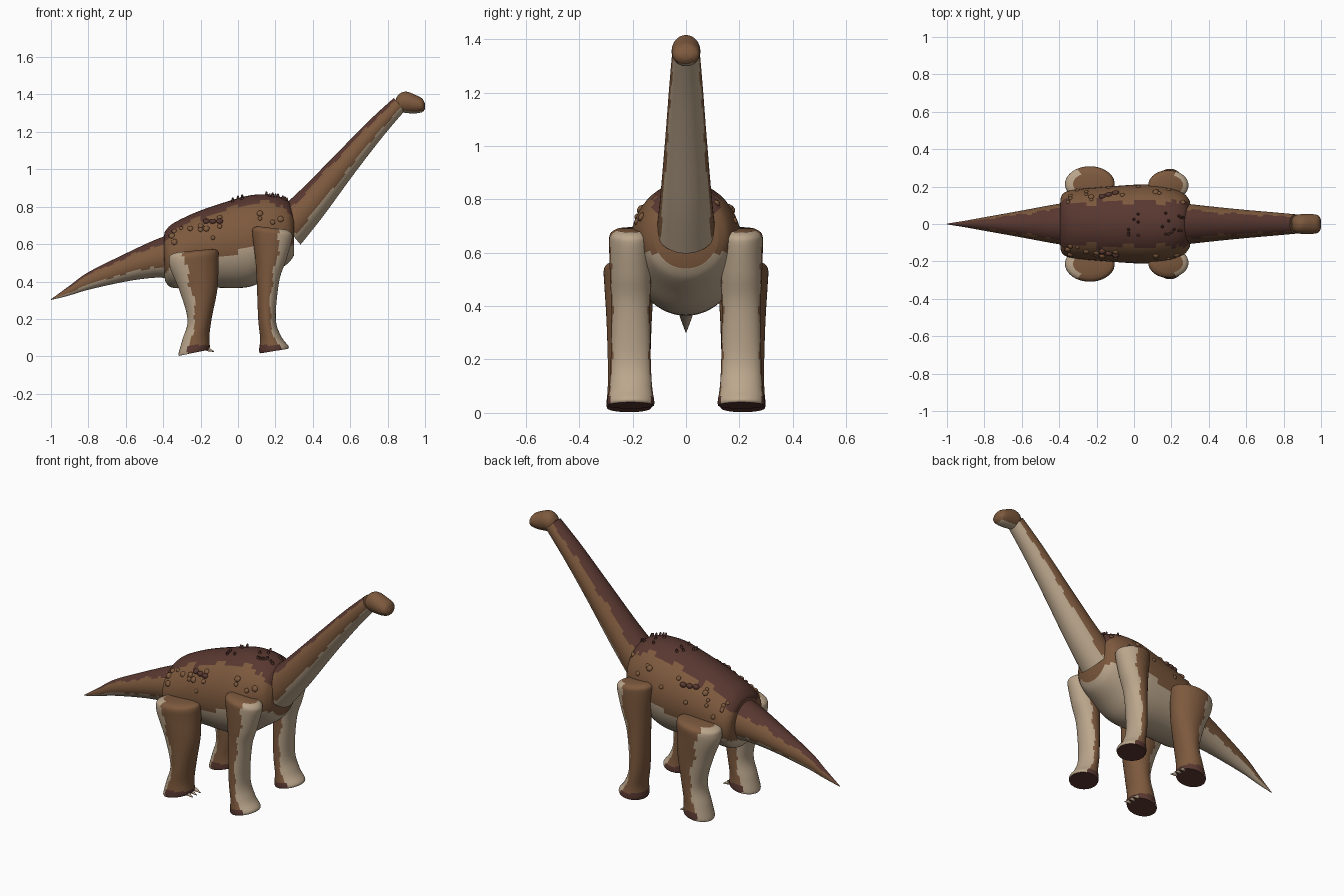
import bpy, bmesh, math, random
from mathutils import Vector, Matrix

if "Cube" in bpy.data.objects:
    bpy.data.objects.remove(bpy.data.objects["Cube"])
random.seed(4)


def material(name, rgb):
    m = bpy.data.materials.new(name)
    m.use_nodes = True
    m.diffuse_color = (*rgb, 1)
    m.node_tree.nodes["Principled BSDF"].inputs["Base Color"].default_value = (*rgb, 1)
    return m


BROWN, DARK, CREAM = 0, 1, 2
PALETTE = [material("hide_brown", (0.205, 0.1, 0.047)),
           material("back_maroon", (0.1, 0.039, 0.03)),
           material("belly_cream", (0.5, 0.385, 0.265))]


def finish(name, bm, mirror=False):
    bmesh.ops.recalc_face_normals(bm, faces=bm.faces)
    mesh = bpy.data.meshes.new(name)
    bm.to_mesh(mesh)
    bm.free()
    for m in PALETTE:
        mesh.materials.append(m)
    mesh.polygons.foreach_set("use_smooth", [True] * len(mesh.polygons))
    mesh.set_sharp_from_angle(angle=math.radians(50))
    ob = bpy.data.objects.new(name, mesh)
    bpy.context.collection.objects.link(ob)
    if mirror:
        ob.modifiers.new("mirror", 'MIRROR').use_axis = (False, True, False)
    return ob


def curve_through(rings, steps=6):
    """Catmull-Rom interpolation of ring parameters."""
    out = []
    for i in range(len(rings) - 1):
        a, b, c, d = (rings[min(max(j, 0), len(rings) - 1)] for j in range(i - 1, i + 3))
        for s in range(steps):
            t = s / steps
            out.append([0.5 * (2 * q + (r - p) * t + (2 * p - 5 * q + 4 * r - w) * t * t
                               + (3 * q - p - 3 * r + w) * t ** 3)
                        for p, q, r, w in zip(a, b, c, d)])
    return out + [list(rings[-1])]


def ring_point(ring, t, y=0.0):
    """Ring = x, z, in-plane radius, sideways radius, tilt in the xz plane."""
    x, z, rn, ry, tilt = ring
    k = rn * math.cos(t)
    return Vector((x + k * math.cos(tilt), y + ry * math.sin(t), z + k * math.sin(tilt)))


def loft(name, rings, paint, y=0.0, sides=48, mirror=False):
    """Skin elliptical rings; paint(cosine around ring, position) picks the colour."""
    bm = bmesh.new()
    angles = [2 * math.pi * k / sides for k in range(sides)]
    loops = [[bm.verts.new(ring_point(r, t, y)) for t in angles] for r in curve_through(rings)]
    for lo, hi in zip(loops, loops[1:]):
        for k in range(sides):
            n = (k + 1) % sides
            f = bm.faces.new((lo[k], lo[n], hi[n], hi[k]))
            f.material_index = paint(math.cos(angles[k] + math.pi / sides), f.calc_center_median())
    for end in (loops[0], loops[-1]):
        f = bm.faces.new(end)
        f.material_index = paint(0, f.calc_center_median())
    return finish(name, bm, mirror)


def wobble(p):
    return 0.05 * math.sin(31 * p.x) + 0.04 * math.sin(67 * p.x + 1)


UP = math.pi / 2

# Torso
TORSO = [(-.395, .55, .10, .11, UP), (-.385, .535, .14, .155, UP), (-.34, .54, .175, .18, UP),
         (-.2, .575, .205, .195, UP), (0, .605, .24, .21, UP), (.1, .625, .24, .21, UP),
         (.2, .655, .205, .19, UP), (.27, .665, .165, .16, UP), (.3, .66, .12, .12, UP)]


def paint_torso(c, p):
    if c > 0 and abs(p.y) < 0.115 + wobble(p) * 0.25 and c > 0.6:
        return DARK
    return CREAM if p.z < 0.54 + 0.3 * min(p.x + 0.1, 0.25) * (p.x > -0.1) * 0.6 \
        + min(p.x + 0.1, 0) * 0.35 + wobble(p) * 0.2 else BROWN


loft("torso", TORSO, paint_torso)


def paint_limb_of_body(c, p):
    w = wobble(p)
    return DARK if c > 0.68 + w else CREAM if c < -0.42 + w else BROWN


# Tail, neck and head
loft("tail", [(-1, .303, .002, .002, UP), (-.9, .352, .026, .018, UP), (-.8, .403, .047, .036, UP),
              (-.6, .475, .075, .072, UP), (-.45, .52, .1, .1, UP), (-.36, .535, .118, .115, UP)],
     paint_limb_of_body)
LEAN = math.radians(130)
loft("neck", [(.265, .68, .108, .11, LEAN), (.4, .825, .092, .095, LEAN), (.58, 1.037, .071, .077, LEAN),
              (.74, 1.22, .056, .063, LEAN), (.862, 1.347, .045, .052, LEAN)], paint_limb_of_body)
loft("head", [(.845, 1.355, .025, .03, UP), (.865, 1.357, .048, .047, UP), (.9, 1.358, .057, .053, UP),
              (.95, 1.348, .049, .053, UP), (.985, 1.342, .036, .046, UP), (1, 1.337, .014, .022, UP)],
     lambda c, p: CREAM if c < -0.8 and p.x < 0.985 else BROWN)


# Legs, with a pale outer edge and dark feet
def paint_leg(sign):
    def rule(c, p):
        w = 0.08 * math.sin(37 * p.z)
        if c * sign > 0.38 + w:
            return CREAM
        return DARK if p.z < 0.06 else BROWN
    return rule


loft("front_legs", [(.193, .028, .076, .087, .16), (.191, .045, .079, .088, .14), (.175, .1, .057, .08, .1),
                    (.155, .2, .047, .075, .04), (.16, .4, .06, .073, 0), (.175, .52, .083, .078, -.05),
                    (.183, .64, .107, .081, -.12), (.183, .672, .103, .076, -.12),
                    (.183, .686, .08, .056, -.12)],
     paint_leg(1), y=.207, mirror=True)
loft("hind_legs", [(-.235, .019, .083, .083, .2), (-.234, .035, .085, .085, .2), (-.225, .1, .073, .08, .14),
                   (-.205, .2, .065, .08, .08), (-.21, .35, .1, .085, .08), (-.233, .48, .129, .093, .1),
                   (-.236, .535, .133, .095, .1), (-.236, .556, .122, .083, .1),
                   (-.236, .565, .09, .06, .1)],
     paint_leg(-1), y=.213, mirror=True)

# Hind claws
bm = bmesh.new()
for y in (.165, .2, .235):
    tip = Matrix.Translation((-.147, y, .032)) @ Matrix.Rotation(math.radians(110), 4, 'Y')
    bmesh.ops.create_cone(bm, segments=10, radius1=.012, radius2=.002, depth=.04, cap_ends=True, matrix=tip)
for f in bm.faces:
    f.material_index = CREAM
finish("hind_claws", bm, mirror=True)

# Hide texture: spikes along the back, bumps on the flanks, a cluster on each hip
SKIN = curve_through(TORSO)


def skin_frame(x, t):
    ring = min(SKIN, key=lambda r: abs(r[0] - x))
    p = ring_point(ring, t)
    out = (p - Vector((ring[0], 0, ring[1]))).normalized()
    return Matrix.Translation(p) @ out.to_track_quat('Z', 'Y').to_matrix().to_4x4()


spikes, bumps = bmesh.new(), bmesh.new()
for x0, x1, count in ((.15, .27, 12), (-.08, .03, 7)):
    for _ in range(count):
        at = skin_frame(random.uniform(x0, x1), random.uniform(-.35, .35))
        bmesh.ops.create_cone(spikes, segments=8, radius1=.012, radius2=.004, depth=.03,
                              cap_ends=True, matrix=at)
for side in (-1, 1):
    for dx in (-.03, 0, .025):
        at = skin_frame(-.14 + dx, side * (.9 + dx * 2)) @ Matrix.Diagonal((1.3, 1, 1, 1))
        bmesh.ops.create_icosphere(spikes, subdivisions=2, radius=.015, matrix=at)
    for _ in range(16):
        at = skin_frame(random.uniform(-.36, .26), side * random.uniform(.7, 1.35))
        bmesh.ops.create_icosphere(bumps, subdivisions=2, radius=random.uniform(.01, .018),
                                   matrix=at @ Matrix.Diagonal((1, 1, .6, 1)))
for f in spikes.faces:
    f.material_index = DARK
finish("back_spikes", spikes)
finish("flank_bumps", bumps)
